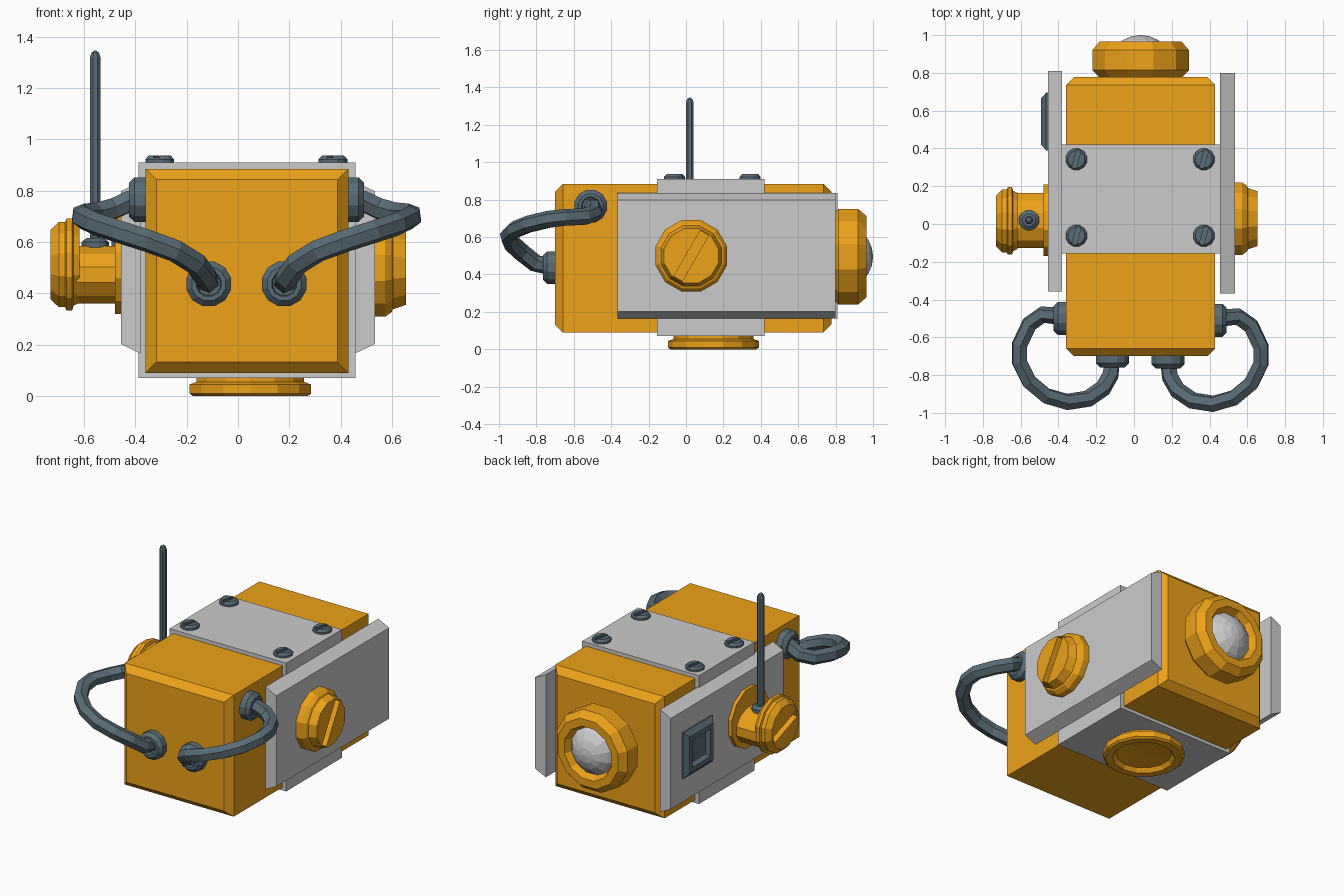
import bpy, bmesh
from math import cos, sin, pi, radians
from mathutils import Vector, Matrix

if "Cube" in bpy.data.objects:
    bpy.data.objects.remove(bpy.data.objects["Cube"])


def material(name, col):
    m = bpy.data.materials.new(name)
    m.diffuse_color = (*col, 1)
    m.use_nodes = True
    m.node_tree.nodes["Principled BSDF"].inputs["Base Color"].default_value = m.diffuse_color
    return m


ORANGE = material("orange_paint", (0.85, 0.36, 0.01))
STEEL = material("blue_steel", (0.10, 0.15, 0.18))
GLASS = material("pale_glass", (0.75, 0.77, 0.75))


def finish(name, bm, mat=None, matrix=None):
    bmesh.ops.remove_doubles(bm, verts=bm.verts, dist=1e-5)
    bmesh.ops.recalc_face_normals(bm, faces=bm.faces)
    me = bpy.data.meshes.new(name)
    bm.to_mesh(me)
    bm.free()
    ob = bpy.data.objects.new(name, me)
    bpy.context.collection.objects.link(ob)
    if matrix:
        ob.matrix_world = matrix
    if mat:
        me.materials.append(mat)
    return ob


def loft(name, loops, mat=None, matrix=None):
    """Skin a chain of equal-length loops and cap both ends."""
    bm = bmesh.new()
    rings = [[bm.verts.new(p) for p in loop] for loop in loops]
    n = len(rings[0])
    for a, b in zip(rings, rings[1:]):
        for i in range(n):
            j = (i + 1) % n
            bm.faces.new((a[i], a[j], b[j], b[i]))
    bm.faces.new(rings[0])
    bm.faces.new(rings[-1])
    return finish(name, bm, mat, matrix)


def box(name, lo, hi, mat=None, matrix=None):
    loops = [[(lo[0], lo[1], z), (hi[0], lo[1], z), (hi[0], hi[1], z), (lo[0], hi[1], z)]
             for z in (lo[2], hi[2])]
    return loft(name, loops, mat, matrix)


def lathe(name, profile, loc, axis, mat, sides=12, slot=None, squash=1.0):
    """Turn (radius, height) points about axis; slot = (angle, half length, half width, z)."""
    matrix = Matrix.Translation(loc) @ Vector(axis).to_track_quat('Z', 'Y').to_matrix().to_4x4()
    loops = []
    for r, h in profile:
        r = max(r, 0.004)
        loops.append([(r * cos(2 * pi * (i + .5) / sides), r * squash * sin(2 * pi * (i + .5) / sides), h)
                      for i in range(sides)])
    ob = loft(name, loops, mat, matrix)
    if slot:
        ang, length, width, z = slot
        cut = box("slot_cutter", (-length, -width, z), (length, width, z + 0.3), mat,
                  matrix @ Matrix.Rotation(radians(ang), 4, 'Z'))
        cut.hide_render = True
        mod = ob.modifiers.new("slot", 'BOOLEAN')
        mod.operation, mod.object, mod.solver = 'DIFFERENCE', cut, 'EXACT'
        bpy.context.view_layer.objects.active = ob
        bpy.ops.object.modifier_apply(modifier=mod.name)
        bpy.data.objects.remove(cut)
    return ob


# Main body: square block with both ends chamfered
def body_loop(y, d):
    return [(-.36 + d, y, .09 + d), (.43 - d, y, .09 + d), (.43 - d, y, .885 - d), (-.36 + d, y, .885 - d)]


loft("body", [body_loop(-.70, .042), body_loop(-.658, 0), body_loop(.735, 0), body_loop(.777, .042)], ORANGE)

# Grey band around the middle
box("centre_band", (-.387, -.155, .07), (.457, .42, .91))


# Side plates with chamfered long edges
def side_plate(name, xin, xout, y0, y1):
    prof = [(xin, .165), (xout, .203), (xout, .797), (xin, .835)]
    loft(name, [[(x, y, z) for x, z in prof] for y in (y0, y1)])


side_plate("right_plate", .455, .534, -.367, .80)
side_plate("left_plate", -.38, -.456, -.357, .81)

# Slotted screws on top
screw = [(0, -.01), (.058, -.01), (.058, .012), (.045, .026), (0, .026)]
for x in (-.305, .37):
    for y in (-.062, .343):
        lathe("top_screw", screw, (x, y, .91), (0, 0, 1), STEEL, 12, (75, .05, .012, .01))

# Rear lamp: ring and glass ball
lamp = [(0, 0), (.225, 0), (.265, .04), (.265, .145), (.225, .19), (.175, .19), (.145, .13), (0, .12)]
lathe("lamp_ring", lamp, (.035, .775, .495), (0, 1, 0), ORANGE)
R = .19
dome = [(R * cos(t * pi / 12), R * sin(t * pi / 12)) for t in range(7)]
lathe("lamp_glass", [(0, 0)] + dome, (.035, .81, .495), (0, 1, 0), GLASS)

# Base ring with hollow underside
base = [(0, .035), (.10, .03), (.165, .025), (.185, 0), (.23, 0), (.243, .01), (.243, .045),
        (.215, .055), (.215, .075), (0, .075)]
lathe("base_ring", base, (.048, .147, 0), (0, 0, 1), ORANGE, 14)

# Right knob
knob = [(0, 0), (.198, 0), (.198, .04), (.18, .065), (.168, .07), (.15, .121), (0, .121)]
lathe("right_knob", knob, (.533, .028, .50), (1, 0, 0), ORANGE, 12, (60, .14, .026, .075))

# Left knob on its post
lathe("left_knob_flange", [(0, 0), (.197, 0), (.197, .024), (0, .024)], (-.455, .02, .51), (-1, 0, 0), ORANGE)
lathe("left_knob_post", [(0, 0), (.15, 0), (.15, .16), (0, .16)], (-.47, .018, .472), (-1, 0, 0), ORANGE,
      12, None, .77)
cap = [(0, 0), (.155, 0), (.165, .022), (.185, .028), (.185, .05), (.172, .055), (.172, .08), (.14, .112), (0, .112)]
lathe("left_knob_cap", cap, (-.618, .016, .512), (-1, 0, 0), ORANGE, 12, (20, .125, .022, .07))

# Antenna with collar
lathe("antenna_collar", [(0, 0), (.055, 0), (.055, .03), (.035, .045), (0, .045)], (-.556, .02, .57),
      (0, 0, 1), STEEL)
lathe("antenna", [(0, 0), (.023, 0), (.023, .74), (.015, .76), (0, .767)], (-.556, .02, .578),
      (0, 0, 1), STEEL, 8)


# Bevelled frame with recessed pane on the left plate
def frame_loop(x, d):
    return [(x, .39 + d, .36 + d), (x, .695 - d, .36 + d), (x, .695 - d, .66 - d), (x, .39 + d, .66 - d)]


loft("left_window_frame", [frame_loop(-.45, 0), frame_loop(-.465, 0), frame_loop(-.492, .03),
                           frame_loop(-.492, .06), frame_loop(-.465, .075)], STEEL)

# Hose sockets and hoses, mirrored about the body centre
socket = [(0, -.01), (.09, -.01), (.09, .04), (.068, .062), (.05, .062), (.046, .045), (0, .04)]
path = [(.44, -.51, .765), (.485, -.495, .76), (.55, -.49, .73), (.62, -.54, .71), (.672, -.65, .705),
        (.672, -.74, .695), (.62, -.845, .67), (.53, -.92, .64), (.42, -.952, .605), (.31, -.935, .565),
        (.23, -.88, .515), (.19, -.81, .46), (.18, -.71, .438)]
CX = .033
for side, s, dy in (("right", 1, 0), ("left", -1, .01)):
    lathe(side + "_side_socket", socket, (CX + s * .396, -.51 + dy, .765), (s, 0, 0), STEEL)
    lathe(side + "_front_socket", socket, (CX + s * .147, -.702 + dy * .5, .437), (0, -1, 0), STEEL)
    cu = bpy.data.curves.new(side + "_hose", 'CURVE')
    cu.dimensions = '3D'
    cu.bevel_depth, cu.bevel_resolution, cu.use_fill_caps = .045, 1, True
    sp = cu.splines.new('POLY')
    sp.use_smooth = False
    sp.points.add(len(path) - 1)
    for p, (x, y, z) in zip(sp.points, path):
        p.co = (CX + s * (x - CX), y + dy, z, 1)
    cu.materials.append(STEEL)
    bpy.context.collection.objects.link(bpy.data.objects.new(side + "_hose", cu))
